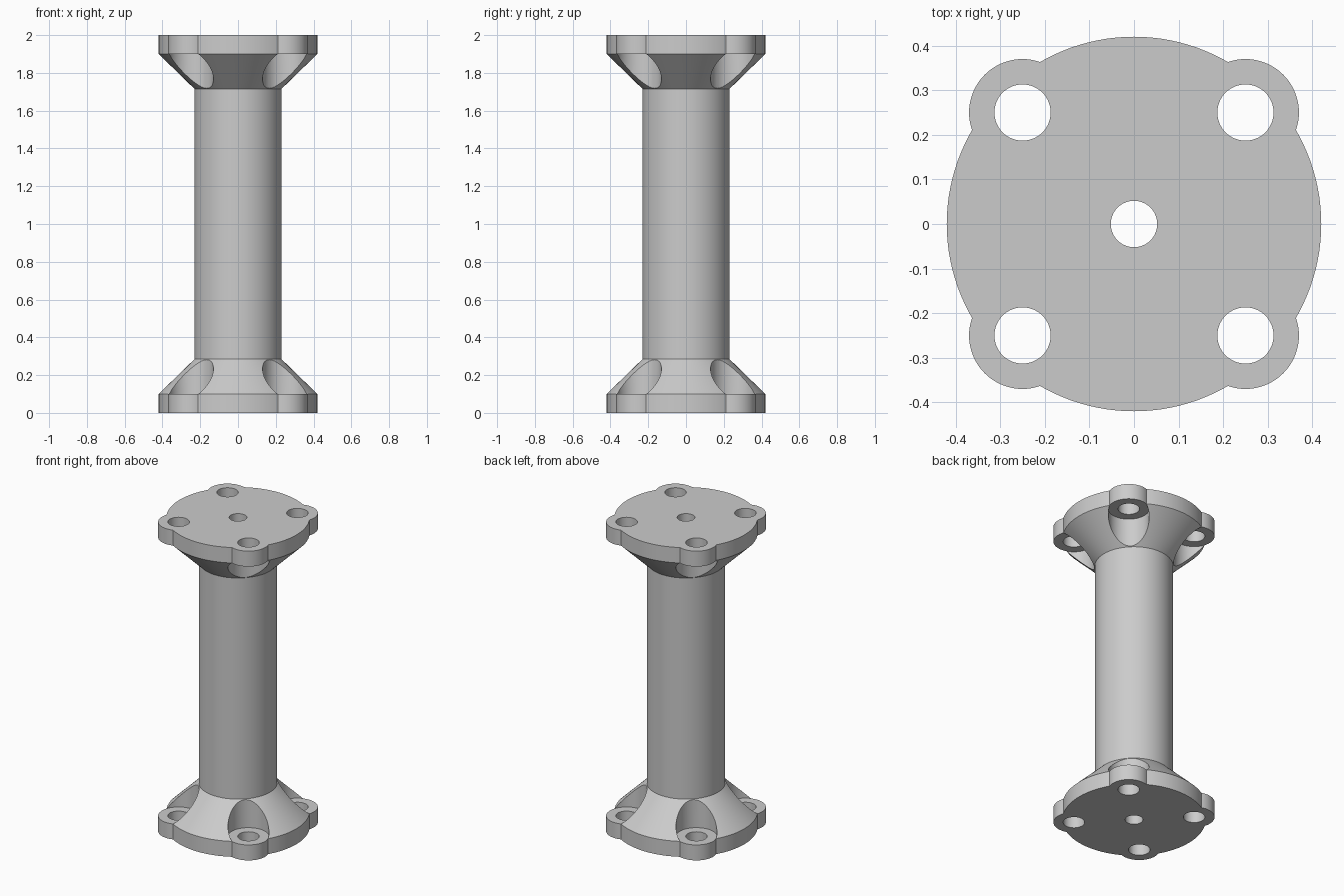
import bpy
import bmesh
import math
from mathutils import Matrix

if "Cube" in bpy.data.objects:
    bpy.data.objects.remove(bpy.data.objects["Cube"], do_unlink=True)

HEIGHT = 2.0
FLANGE_H, FLANGE_R = 0.10, 0.42
CONE_TOP, COLUMN_R = 0.285, 0.23
BOLT, LOBE_R, BOLT_R, BORE_R = 0.25, 0.12, 0.063, 0.052
CORNERS = [(x, y) for x in (-BOLT, BOLT) for y in (-BOLT, BOLT)]

metal = bpy.data.materials.new("grey metal")
metal.use_nodes = True
GREY = (0.6, 0.6, 0.6, 1)
metal.diffuse_color = GREY
metal.node_tree.nodes["Principled BSDF"].inputs["Base Color"].default_value = GREY


def make_object(name, bm):
    bmesh.ops.recalc_face_normals(bm, faces=bm.faces)
    mesh = bpy.data.meshes.new(name)
    bm.to_mesh(mesh)
    bm.free()
    mesh.materials.append(metal)
    obj = bpy.data.objects.new(name, mesh)
    bpy.context.collection.objects.link(obj)
    return obj


def cylinders(name, specs):
    """One object of upright cylinders, each given as x, y, radius, z0, z1."""
    bm = bmesh.new()
    for x, y, r, z0, z1 in specs:
        bmesh.ops.create_cone(bm, cap_ends=True, segments=64, radius1=r, radius2=r,
                              depth=z1 - z0,
                              matrix=Matrix.Translation((x, y, (z0 + z1) / 2)))
    return make_object(name, bm)


def combine(target, tool, operation):
    tool.hide_render = True
    mod = target.modifiers.new(tool.name, "BOOLEAN")
    mod.operation, mod.solver, mod.object = operation, "EXACT", tool
    bpy.context.view_layer.objects.active = target
    bpy.ops.object.modifier_apply(modifier=mod.name)
    bpy.data.objects.remove(tool, do_unlink=True)


# Column with a flared flange at each end, turned from a profile
half = [(0, 0), (FLANGE_R, 0), (FLANGE_R, FLANGE_H), (COLUMN_R, CONE_TOP)]
profile = half + [(r, HEIGHT - z) for r, z in reversed(half)]
bm = bmesh.new()
verts = [bm.verts.new((r, 0, z)) for r, z in profile]
edges = [bm.edges.new(pair) for pair in zip(verts, verts[1:])]
bmesh.ops.spin(bm, geom=verts + edges, cent=(0, 0, 0), axis=(0, 0, 1),
               angle=math.tau, steps=128, use_merge=True)
bmesh.ops.remove_doubles(bm, verts=bm.verts, dist=1e-5)
column = make_object("flanged_column", bm)

# Scallops in the cones that clear the bolts
spans = [(FLANGE_H, 0.45), (HEIGHT - 0.45, HEIGHT - FLANGE_H)]
combine(column, cylinders("scallop_cutter", [
    (x, y, LOBE_R, a, b) for x, y in CORNERS for a, b in spans]), "DIFFERENCE")

# Round bolt lobes at the flange corners
spans = [(0, FLANGE_H), (HEIGHT - FLANGE_H, HEIGHT)]
combine(column, cylinders("bolt_lobes", [
    (x, y, LOBE_R, a, b) for x, y in CORNERS for a, b in spans]), "UNION")

# Bolt holes and the central bore
holes = [(x, y, BOLT_R, -0.1, HEIGHT + 0.1) for x, y in CORNERS]
holes.append((0, 0, BORE_R, -0.1, HEIGHT + 0.1))
combine(column, cylinders("hole_cutter", holes), "DIFFERENCE")

# Smooth round walls, crisp edges
bpy.ops.object.select_all(action="DESELECT")
column.select_set(True)
bpy.context.view_layer.objects.active = column
bpy.ops.object.shade_smooth_by_angle(angle=math.radians(25))
